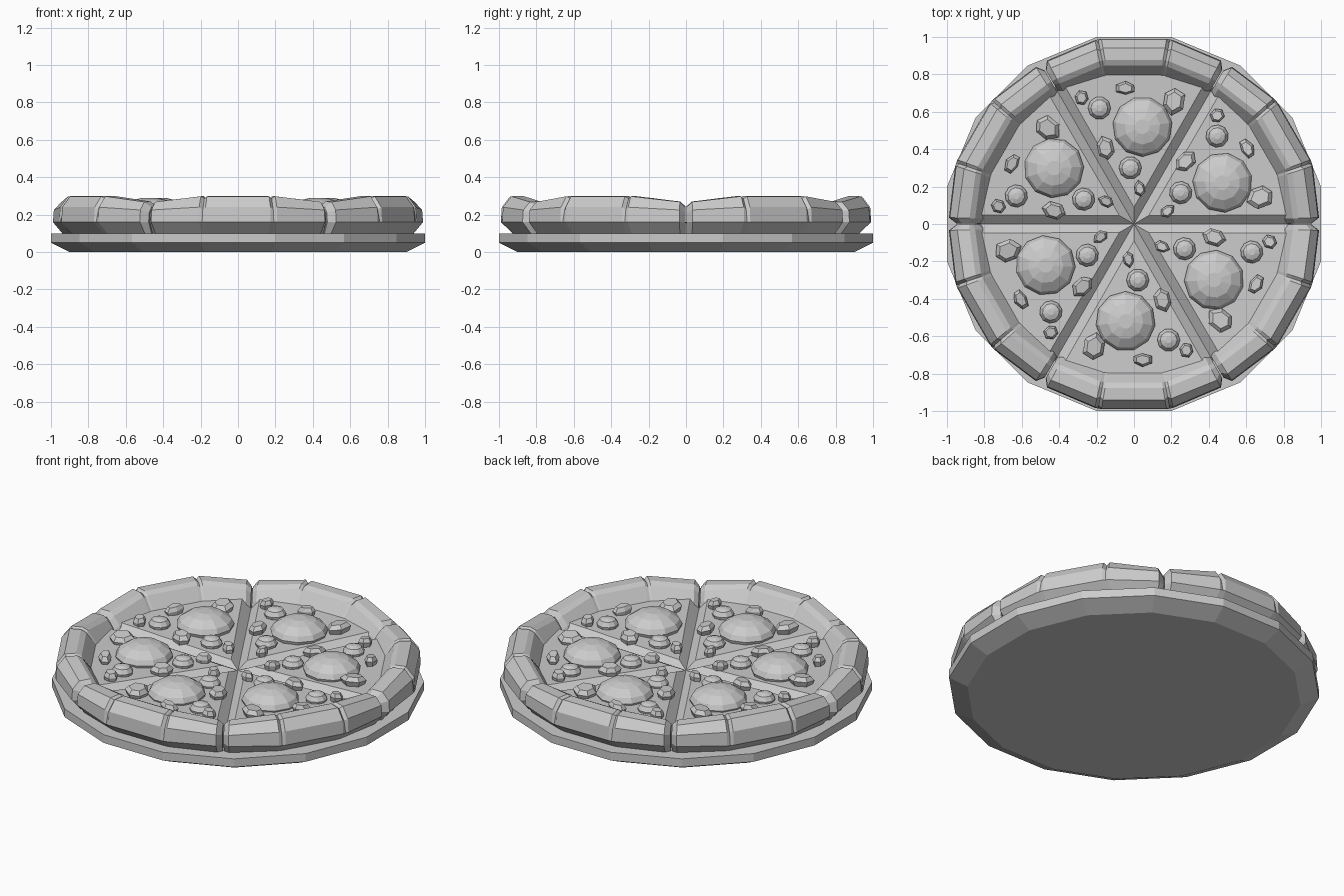
import bpy, bmesh, random
from math import sin, cos, pi, radians

if "Cube" in bpy.data.objects:
    bpy.data.objects.remove(bpy.data.objects["Cube"])

random.seed(4)


def pt(r, deg, z):
    a = radians(deg)
    return (r * cos(a), r * sin(a), z)


def make(name, build):
    """Mesh object from a bmesh-building callback."""
    bm = bmesh.new()
    build(bm)
    bmesh.ops.recalc_face_normals(bm, faces=bm.faces)
    me = bpy.data.meshes.new(name)
    bm.to_mesh(me)
    bm.free()
    ob = bpy.data.objects.new(name, me)
    bpy.context.collection.objects.link(ob)
    return ob


def loft(bm, rings, caps=(True, True)):
    """Join closed rings of points, optionally capping the ends."""
    vs = [[bm.verts.new(p) for p in ring] for ring in rings]
    n = len(vs[0])
    for a, b in zip(vs, vs[1:]):
        for i in range(n):
            bm.faces.new((a[i], a[(i + 1) % n], b[(i + 1) % n], b[i]))
    if caps[0]:
        bm.faces.new(vs[0][::-1])
    if caps[1]:
        bm.faces.new(vs[-1])


def disc(bm, n, profile, cx=0, cy=0, phase=0.0):
    """Lathe a short (radius, height) profile into an n-sided solid."""
    rings = []
    for r, z in profile:
        ring = [pt(r, phase + 360 * i / n, z) for i in range(n)]
        rings.append([(x + cx, y + cy, h) for x, y, h in ring])
    loft(bm, rings)


def surface(x, y):
    return 0.185 + 0.028 * (x * x + y * y) ** 0.5 / 0.8


# Serving plate: 16 sides with a chamfered underside
R = 1 / cos(pi / 16)
make("plate", lambda bm: disc(bm, 16, [(0.9 * R, 0), (R, 0.05), (R, 0.1)], phase=11.25))

# Dough under the slices
make("dough", lambda bm: disc(bm, 18, [(0.86, 0.1), (0.86, 0.152)], phase=10))


# Crust of one slice: bulging profile, pinched at the cuts
def crust(bm):
    full = [(0.79, 0.12), (0.80, 0.20), (0.86, 0.285), (0.89, 0.30),
            (0.955, 0.298), (1.0, 0.24), (1.005, 0.16), (0.94, 0.10)]
    low = [(0.79, 0.12), (0.81, 0.20), (0.85, 0.25), (0.88, 0.27),
           (0.945, 0.268), (0.985, 0.225), (0.99, 0.16), (0.94, 0.10)]
    pinch = [(0.80, 0.12), (0.83, 0.18), (0.86, 0.225), (0.88, 0.245),
             (0.92, 0.24), (0.945, 0.21), (0.95, 0.16), (0.92, 0.10)]
    dent = [(r - (0.012 if r > 0.9 and z > 0.2 else 0), z - (0.012 if z > 0.23 else 0))
            for r, z in full]
    half = [(29.8, pinch), (28, low), (12, full), (11, dent), (10, full)]
    sections = [(-a, p) for a, p in half] + [(a, p) for a, p in reversed(half)]
    loft(bm, [[pt(r, 90 + a, z) for r, z in p] for a, p in sections])


# Cheese of one slice: raised wedge with edges sloping into the cut
def cheese(bm):
    tip = bm.verts.new((0, 0, 0.16))
    inner = bm.verts.new((0, 0.09, 0.187))
    arc = [bm.verts.new(pt(0.82, 90 + a, 0.212)) for a in (-26.6, -13, 0, 13, 26.6)]
    ends = [bm.verts.new(pt(0.84, 90 + a, 0.153)) for a in (-30, 30)]
    for a, b in zip(arc, arc[1:]):
        bm.faces.new((inner, a, b))
    bm.faces.new((tip, ends[0], arc[0], inner))
    bm.faces.new((tip, inner, arc[-1], ends[1]))


# Large sausage round
def sausage(bm):
    x, y = 0.045, 0.52
    z = surface(x, y)
    disc(bm, 11, [(0.15, z - 0.02), (0.16, z + 0.012), (0.145, z + 0.04),
                  (0.095, z + 0.073), (0.04, z + 0.087)], x, y, 8)


# Small olive domes
def olives(bm):
    for x, y in ((-0.185, 0.62), (-0.02, 0.30)):
        z = surface(x, y)
        disc(bm, 10, [(0.055, z - 0.02), (0.061, z + 0.012),
                      (0.045, z + 0.037), (0.018, z + 0.047)], x, y)


# Irregular chopped vegetable pieces
def chips(bm):
    for x, y, w, d, turn in ((-0.28, 0.675, 0.038, 0.045, 20), (-0.045, 0.725, 0.052, 0.036, 0),
                             (0.21, 0.66, 0.058, 0.075, -8), (-0.155, 0.405, 0.045, 0.064, 15),
                             (0.03, 0.19, 0.03, 0.043, 10)):
        z = surface(x, y)
        c, s = cos(radians(turn)), sin(radians(turn))
        jit = [random.uniform(0.85, 1.1) for _ in range(6)]
        rings = []
        for k, h in ((0.75, -0.02), (1.0, 0.022), (0.68, 0.045)):
            ring = []
            for i in range(6):
                a = pi / 2 + i * pi / 3
                u, v = k * jit[i] * w * cos(a) * 1.1, k * jit[i] * d * sin(a)
                ring.append((x + u * c - v * s, y + u * s + v * c, z + h + 0.15 * u))
            rings.append(ring)
        loft(bm, rings)


# Repeat every slice part six times around the centre
for name, build in (("crust", crust), ("cheese", cheese), ("sausage", sausage),
                    ("olives", olives), ("vegetable_chips", chips)):
    first = make(name + "_1", build)
    for k in range(1, 6):
        ob = bpy.data.objects.new(f"{name}_{k + 1}", first.data)
        ob.rotation_euler.z = k * pi / 3
        bpy.context.collection.objects.link(ob)
